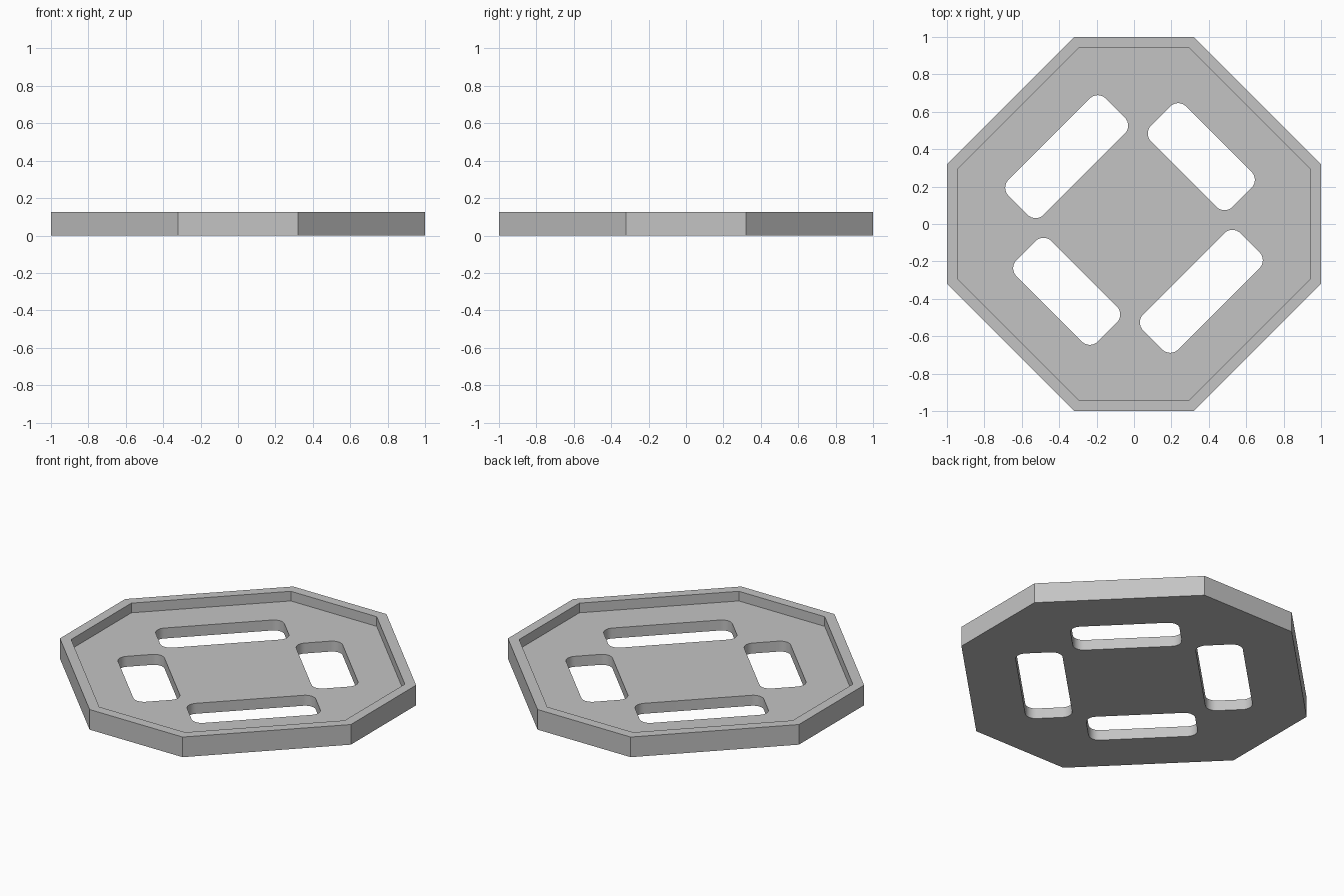
import bpy
import bmesh
from math import cos, sin, pi
from mathutils import Matrix, Vector

HEIGHT, FLOOR, RIM = 0.125, 0.065, 0.06
HALF, CORNER = 1.0, 0.32

cube = bpy.data.objects.get("Cube")
if cube:
    bpy.data.objects.remove(cube, do_unlink=True)

grey = bpy.data.materials.new("plain grey")
grey.use_nodes = True
colour = (0.55, 0.55, 0.55, 1)
grey.diffuse_color = colour
grey.node_tree.nodes["Principled BSDF"].inputs["Base Color"].default_value = colour


def prism(name, outline, z0, z1, rim=0, floor=0):
    """Extrude an outline upward; optionally sink its top inside a rim."""
    bm = bmesh.new()
    base = bm.faces.new([bm.verts.new((x, y, z0)) for x, y in outline])
    ext = bmesh.ops.extrude_face_region(bm, geom=[base], use_keep_orig=True)["geom"]
    for v in ext:
        if isinstance(v, bmesh.types.BMVert):
            v.co.z = z1
    bmesh.ops.recalc_face_normals(bm, faces=bm.faces)
    if rim:
        top = max(bm.faces, key=lambda f: f.calc_center_median().z)
        bmesh.ops.inset_region(bm, faces=[top], thickness=rim, use_even_offset=True)
        # Vertical recess wall down to the floor
        wall = bmesh.ops.extrude_face_region(bm, geom=[top])["geom"]
        for v in wall:
            if isinstance(v, bmesh.types.BMVert):
                v.co.z = floor
        if top.is_valid:
            bmesh.ops.delete(bm, geom=[top], context="FACES_ONLY")
        bmesh.ops.recalc_face_normals(bm, faces=bm.faces)
    mesh = bpy.data.meshes.new(name)
    bm.to_mesh(mesh)
    bm.free()
    mesh.materials.append(grey)
    obj = bpy.data.objects.new(name, mesh)
    bpy.context.collection.objects.link(obj)
    return obj


def rounded_slot(centre, length, width, angle, radius=0.06, steps=8):
    """Outline of a turned rectangle with rounded corners."""
    turn = Matrix.Rotation(angle, 2)
    points = []
    for i, (sx, sy) in enumerate([(1, 1), (-1, 1), (-1, -1), (1, -1)]):
        for s in range(steps + 1):
            a = (i + s / steps) * pi / 2
            p = Vector((sx * (length / 2 - radius) + radius * cos(a),
                        sy * (width / 2 - radius) + radius * sin(a)))
            points.append(turn @ p + Vector(centre))
    return points


# Octagonal tray with a raised rim
octagon = []
for q in range(4):
    turn = Matrix.Rotation(q * pi / 2, 2)
    octagon += [turn @ Vector((HALF, -CORNER)), turn @ Vector((HALF, CORNER))]
tray = prism("octagonal_tray", octagon, 0, HEIGHT, RIM, FLOOR)

# Two long and two short diagonal slots through the floor
cutters = []
for side in (1, -1):
    d = 0.36 * side
    for name, centre, length, angle in (("long_slot", (-d, d), 0.735, pi / 4),
                                        ("short_slot", (d, d), 0.615, -pi / 4)):
        outline = rounded_slot(centre, length, 0.265, angle)
        cutter = prism(name + "_cutter", outline, -0.1, 0.3)
        cutter.hide_render = True
        cutters.append(cutter)
        cut = tray.modifiers.new(name, "BOOLEAN")
        cut.operation = "DIFFERENCE"
        cut.solver = "EXACT"
        cut.object = cutter

# Apply the cuts and discard the cutters
bpy.context.view_layer.objects.active = tray
tray.select_set(True)
for name in [m.name for m in tray.modifiers]:
    bpy.ops.object.modifier_apply(modifier=name)
for cutter in cutters:
    bpy.data.objects.remove(cutter, do_unlink=True)
bpy.ops.object.shade_smooth_by_angle()
